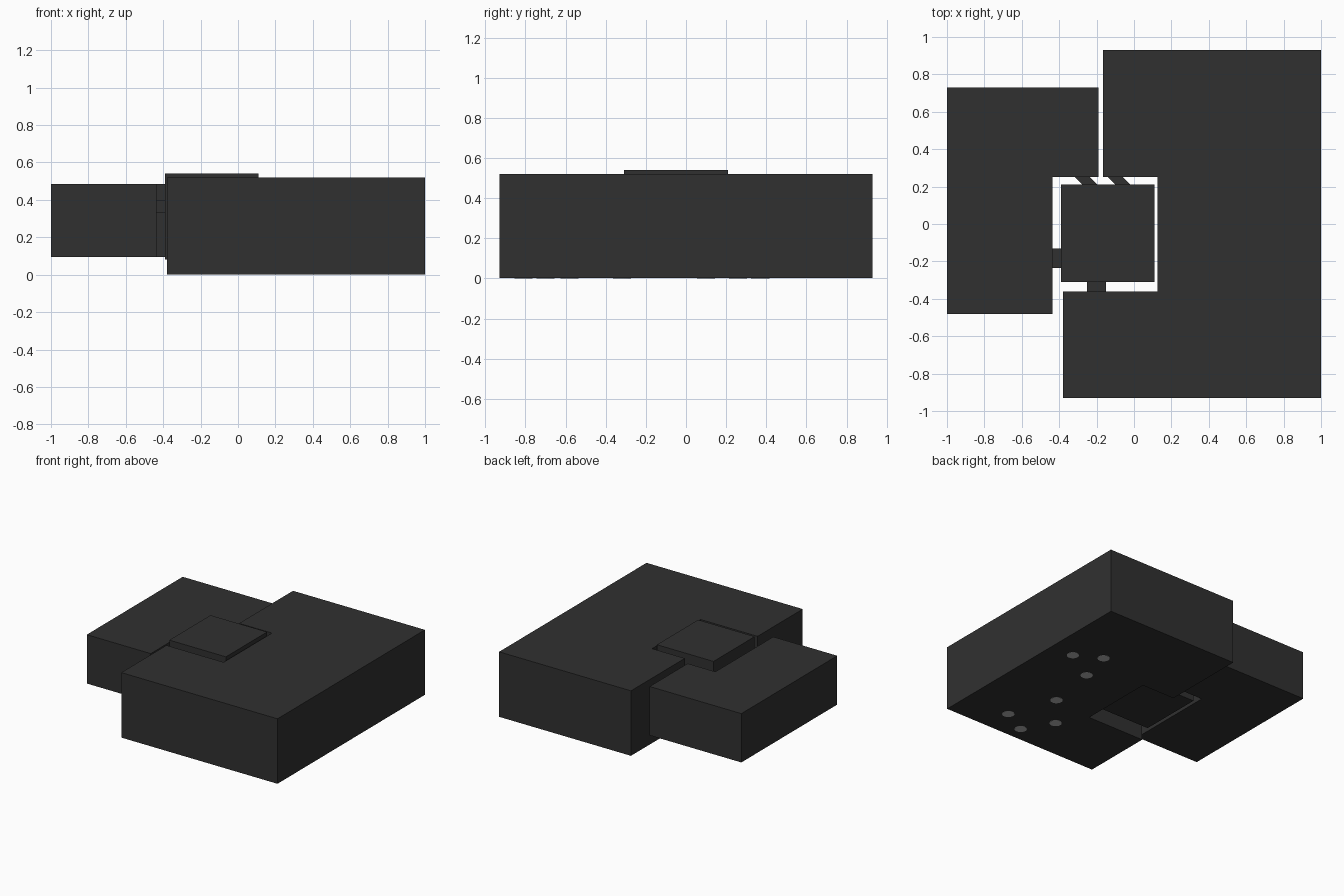
import bpy
import bmesh

cube = bpy.data.objects.get("Cube")
if cube:
    bpy.data.objects.remove(cube, do_unlink=True)


def make_material(name, value):
    mat = bpy.data.materials.new(name)
    mat.use_nodes = True
    color = (value, value, value, 1)
    mat.diffuse_color = color
    mat.node_tree.nodes["Principled BSDF"].inputs["Base Color"].default_value = color
    return mat


charcoal = make_material("charcoal", 0.03)
pale_grey = make_material("pale grey", 0.45)


def prism(name, outline, bottom, top, mat):
    """Extrude a flat outline between two heights."""
    bm = bmesh.new()
    face = bm.faces.new([bm.verts.new((x, y, bottom)) for x, y in outline])
    extruded = bmesh.ops.extrude_face_region(bm, geom=[face])
    verts = [v for v in extruded["geom"] if isinstance(v, bmesh.types.BMVert)]
    bmesh.ops.translate(bm, verts=verts, vec=(0, 0, top - bottom))
    bmesh.ops.recalc_face_normals(bm, faces=bm.faces)
    mesh = bpy.data.meshes.new(name)
    bm.to_mesh(mesh)
    bm.free()
    mesh.materials.append(mat)
    obj = bpy.data.objects.new(name, mesh)
    bpy.context.collection.objects.link(obj)
    return obj


def rect(x0, x1, y0, y1):
    return [(x0, y0), (x1, y0), (x1, y1), (x0, y1)]


# Large block with a notch for the centre block
prism("large_block", [(-0.38, -0.93), (1, -0.93), (1, 0.93), (-0.165, 0.93),
                      (-0.165, 0.25), (0.125, 0.25), (0.125, -0.36), (-0.38, -0.36)],
      0.001, 0.52, charcoal)

# Smaller block, raised off the ground
prism("small_block", [(-1, -0.48), (-0.435, -0.48), (-0.435, 0.25), (-0.19, 0.25),
                      (-0.19, 0.73), (-1, 0.73)], 0.095, 0.485, charcoal)

# Centre block
prism("centre_block", rect(-0.39, 0.11, -0.31, 0.21), 0.08, 0.54, charcoal)

# Short links joining the centre block to its neighbours
prism("side_link", rect(-0.44, -0.38, -0.235, -0.13), 0.33, 0.4, charcoal)
prism("front_link", rect(-0.25, -0.15, -0.365, -0.305), 0.33, 0.4, charcoal)
for name, x in (("back_link_right", -0.315), ("back_link_left", -0.14)):
    prism(name, [(x, 0.25), (x + 0.04, 0.21), (x + 0.12, 0.21), (x + 0.08, 0.25)],
          0.33, 0.4, charcoal)

# Round spots under the large block
spots = [(0.61, -0.7), (0.4, -0.81), (0.47, -0.32), (0.26, -0.58),
         (0.535, 0.1), (0.6, 0.37), (0.8, 0.26)]
for i, (x, y) in enumerate(spots):
    bpy.ops.mesh.primitive_cylinder_add(vertices=24, radius=0.045, depth=0.004,
                                        location=(x, y, 0.002))
    spot = bpy.context.object
    spot.name = f"underside_spot_{i + 1}"
    spot.data.materials.append(pale_grey)
